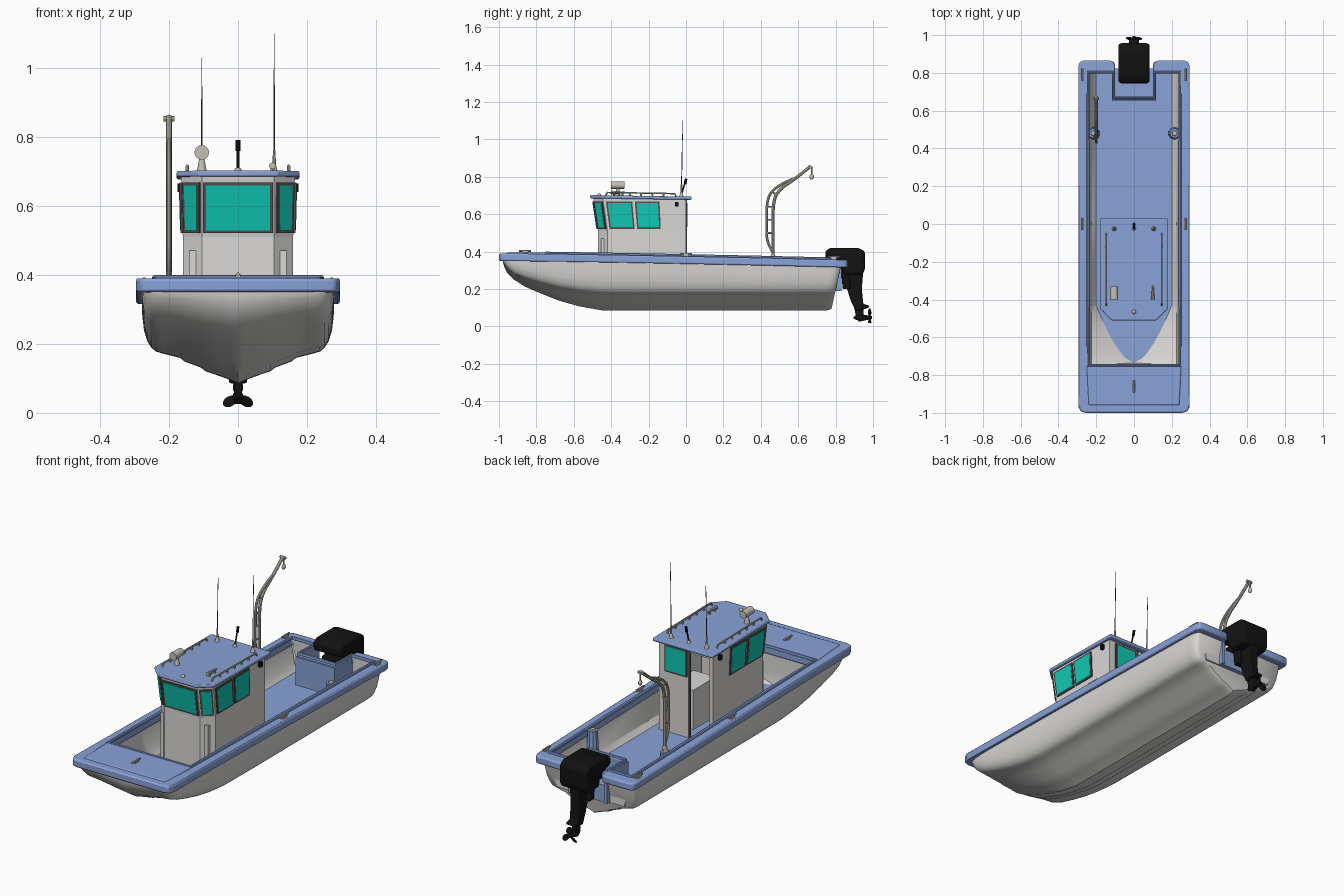
import bpy, bmesh, math
from mathutils import Vector, Matrix

if "Cube" in bpy.data.objects:
    bpy.data.objects.remove(bpy.data.objects["Cube"])

def mat(name, r, g, b):
    m = bpy.data.materials.new(name)
    m.diffuse_color = (r, g, b, 1)
    m.use_nodes = True
    m.node_tree.nodes["Principled BSDF"].inputs["Base Color"].default_value = m.diffuse_color
    return m

BLUE = mat("blue_paint", .25, .36, .68)
WHITE = mat("hull_white", .70, .69, .67)
TEAL = mat("teal_glass", .005, .58, .45)
FRAME = mat("dark_frame", .09, .085, .09)
BLACK = mat("engine_black", .006, .006, .006)
METAL = mat("pale_metal", .55, .53, .46)

def obj(name, verts, faces, m, flip=False, bevel=0, segs=2, smooth=True):
    bm = bmesh.new()
    vs = [bm.verts.new(v) for v in verts]
    for f in faces:
        bm.faces.new([vs[i] for i in f])
    bmesh.ops.remove_doubles(bm, verts=bm.verts, dist=1e-5)
    bmesh.ops.recalc_face_normals(bm, faces=bm.faces)
    if flip:
        bmesh.ops.reverse_faces(bm, faces=bm.faces)
    me = bpy.data.meshes.new(name)
    bm.to_mesh(me); bm.free()
    return link(name, me, m, bevel, segs, smooth)

def link(name, me, m, bevel=0, segs=2, smooth=True):
    o = bpy.data.objects.new(name, me)
    bpy.context.collection.objects.link(o)
    me.materials.clear(); me.materials.append(m)
    if smooth:
        bpy.context.view_layer.objects.active = o
        bpy.ops.object.select_all(action='DESELECT')
        o.select_set(True)
        bpy.ops.object.shade_smooth_by_angle(angle=math.radians(35))
    if bevel:
        b = o.modifiers.new("bevel", 'BEVEL')
        b.width, b.segments, b.limit_method = bevel, segs, 'ANGLE'
    return o

def prism(name, pts, vec, m, **k):
    n = len(pts); vec = Vector(vec)
    vs = [Vector(p) for p in pts] + [Vector(p) + vec for p in pts]
    fs = [tuple(range(n)), tuple(range(n, 2 * n))] + [(i, (i + 1) % n, n + (i + 1) % n, n + i) for i in range(n)]
    return obj(name, vs, fs, m, **k)

def box(name, x0, x1, y0, y1, z0, z1, m, **k):
    return prism(name, [(x0, y0, z0), (x1, y0, z0), (x1, y1, z0), (x0, y1, z0)], (0, 0, z1 - z0), m, **k)

def cone(name, a, b, r0, r1, m, n=16):
    a, b = Vector(a), Vector(b); d = b - a
    bm = bmesh.new()
    bmesh.ops.create_cone(bm, cap_ends=True, segments=n, radius1=r0, radius2=r1, depth=d.length,
        matrix=Matrix.Translation((a + b) / 2) @ d.to_track_quat('Z', 'Y').to_matrix().to_4x4())
    me = bpy.data.meshes.new(name); bm.to_mesh(me); bm.free()
    return link(name, me, m)

def ball(name, c, s, m, rot=Matrix()):
    bm = bmesh.new()
    bmesh.ops.create_uvsphere(bm, u_segments=16, v_segments=10, radius=1,
        matrix=Matrix.Translation(c) @ rot @ Matrix.Diagonal((*s, 1)))
    me = bpy.data.meshes.new(name); bm.to_mesh(me); bm.free()
    return link(name, me, m)

def tube(name, pts, r, m, closed=False, smooth=False):
    c = bpy.data.curves.new(name, 'CURVE'); c.dimensions = '3D'
    c.bevel_depth, c.bevel_resolution, c.use_fill_caps = r, 2, True
    s = c.splines.new('NURBS' if smooth else 'POLY'); s.points.add(len(pts) - 1)
    for p, q in zip(s.points, pts):
        p.co = (*q, 1)
    s.use_cyclic_u = closed
    if smooth:
        s.order_u, s.use_endpoint_u, s.resolution_u = 3, True, 6
    t = bpy.data.objects.new("tmp", c); bpy.context.collection.objects.link(t)
    me = bpy.data.meshes.new_from_object(t.evaluated_get(bpy.context.evaluated_depsgraph_get()))
    bpy.data.objects.remove(t)
    return link(name, me, m)

def sheer(y):
    return .39 - .035 * max(0, (y + 1) / 1.86) ** 1.3

# hull: lofted stations (y, keel z, chine z, width factor)
ST = [(-.978, .34, .35, .86), (-.97, .315, .335, .92), (-.955, .285, .315, .96), (-.92, .25, .285, .985),
      (-.86, .212, .262, 1), (-.78, .178, .24, 1), (-.68, .138, .217, 1), (-.57, .107, .2, 1), (-.45, .086, .19, 1),
      (-.2, .085, .188, 1), (.2, .085, .188, 1), (.5, .085, .188, 1), (.78, .085, .188, 1), (.81, .086, .188, .985),
      (.828, .09, .19, .955), (.835, .095, .193, .92)]
BOT = [(0, 0), (.08, .09), (.2, .2), (.38, .35), (.43, .45), (.62, .62), (.67, .72), (.88, .85), (.95, .9), (1, 1)]
TOP = [(1.05, .12), (1.09, .32), (1.11, .6), (1.12, 1)]
rings = []
for y, zk, zc, w in ST:
    h = [(fx * .25 * w, zk + fz * (zc - zk)) for fx, fz in BOT]
    h += [(fx * .25 * w, zc + fz * (sheer(y) - .012 - zc)) for fx, fz in TOP]
    lean = .22 * max(0, (y - .5) / .33)
    rings.append([(s * x, y + lean * (z - .35), z) for s, x, z in
                  [(-1, *p) for p in h[:0:-1]] + [(1, *p) for p in h]])
n = len(rings[0])
V = [p for r in rings for p in r]
F = [(i * n + j, i * n + j + 1, i * n + n + j + 1, i * n + n + j) for i in range(len(ST) - 1) for j in range(n - 1)]
F.append(tuple(range(n)))
k = len(V)
V += [(.1, .835, .345), (.1, .82, .28), (-.1, .82, .28), (-.1, .835, .345)]
F.append(tuple(range(k - n, k + 4)))          # transom with motor notch
obj("hull", V, F, WHITE)

# inner deck and liner walls
ys = [.8, .4, 0, -.3, -.43, -.48, -.53, -.58, -.63, -.68, -.71, -.735]
def floor_w(y):
    return .2 * max(0, 1 - max(0, (-.43 - y) / .305)) ** .6
prism("deck_floor", [(floor_w(y), y, .19) for y in ys] + [(-floor_w(y), y, .19) for y in ys[-2::-1]], (0, 0, .01), BLUE, smooth=False)
V, F = [], []
for s in (1, -1):
    b = len(V)
    for y in ys:
        up = max(0, (-.4 - y) / .34)
        yy = y if y > -.73 else -.747
        V += [(s * floor_w(y), y, .199), (s * .225, yy, .225 + .04 * up), (s * .245, yy, sheer(y) - .015)]
    F += [(b + i * 3 + j, b + i * 3 + j + 1, b + i * 3 + j + 4, b + i * 3 + j + 3) for i in range(len(ys) - 1) for j in (0, 1)]
m3 = 3 * len(ys)
F += [(m3 - 3, m3 - 2, 2 * m3 - 2), (m3 - 2, m3 - 1, 2 * m3 - 1, 2 * m3 - 2)]
obj("hull_liner", V, F, WHITE, flip=True)
for s in (1, -1):
    prism("inner_transom", [(s * .11, .8, .19), (s * .2, .8, .19), (s * .245, .8, .35), (s * .11, .8, .35)], (0, .008, 0), WHITE)

# gunwale: paired outer and inner outline, mirrored
OUT = [(0, -1), (.255, -1), (.282, -.992), (.295, -.965), (.295, -.745), (.295, -.4), (.295, 0), (.295, .4), (.295, .8),
       (.295, .835), (.288, .857), (.268, .865), (.125, .865), (.105, .857), (.1, .835), (.1, .675), (0, .675)]
INN = [(0, -.745), (.24, -.745), (.24, -.745), (.24, -.745), (.24, -.745), (.24, -.4), (.24, 0), (.24, .4), (.24, .8),
       (.24, .8), (.24, .8), (.24, .8), (.115, .8), (.115, .8), (.115, .8), (.115, .66), (0, .66)]
n = len(OUT); V, F = [], []
for s in (1, -1):
    b = len(V)
    for dz in (0, -.04):
        for L in (OUT, INN):
            V += [(s * x, y, sheer(y) + dz) for x, y in L]
    for i in range(n - 1):
        a = b + i
        quads = [(a, a + 1, a + n + 1, a + n), (a + 2*n, a + 2*n + 1, a + 3*n + 1, a + 3*n),
                 (a, a + 1, a + 2*n + 1, a + 2*n), (a + n, a + n + 1, a + 3*n + 1, a + 3*n)]
        for q in quads:
            u = [j for t, j in enumerate(q) if (Vector(V[j]) - Vector(V[q[t - 1]])).length > 1e-6]
            if len(u) > 2:
                F.append(tuple(u))
obj("gunwale", V, F, BLUE, bevel=.007)
lip = [(.243, -.748), (.243, -.4), (.243, 0), (.243, .4), (.243, .803), (.108, .803), (.108, .667)]
lip = lip + [(-x, y) for x, y in lip[::-1]]
tube("coaming_lip", [(x, y, sheer(y) + .003) for x, y in lip], .009, BLUE, closed=True)
prism("bow_deck_crown", [(-.25, -.75, .38), (.25, -.75, .38), (.24, -.96, .38), (-.24, -.96, .38)], (0, 0, .014), BLUE, bevel=.006)

# motor well and side pedestals
for s in (1, -1):
    box("well_side", *sorted((s * .1, s * .116)), .65, .832, .19, .35, BLUE)
    cone("side_pedestal", (s * .215, .48, .19), (s * .215, .48, .365), .034, .026, BLUE, 10)
    cone("pedestal_cap", (s * .215, .48, .36), (s * .215, .48, .372), .016, .012, METAL)
box("well_front", -.116, .116, .65, .675, .19, .35, BLUE)
box("well_floor", -.1, .1, .65, .822, .19, .28, BLUE)

# cleats
def cleat(x, y):
    z = sheer(y) + .014
    tube("cleat", [(x, y - .032, z), (x, y + .032, z)], .005, METAL)
    box("cleat_base", x - .007, x + .007, y - .014, y + .014, z - .016, z, METAL)
for s in (1, -1):
    cleat(s * .272, 0); cleat(s * .272, .79)
cleat(0, -.86)

# outboard engine
def slab(name, prof, w, bev):
    prism(name, [(-w, y, z) for y, z in prof], (2 * w, 0, 0), BLACK, bevel=bev, segs=4)
slab("engine_cowl", [(.745, .405), (.775, .42), (.925, .42), (.957, .4), (.957, .3), (.94, .275), (.845, .275), (.83, .33), (.745, .36)], .082, .028)
slab("engine_leg", [(.83, .3), (.948, .3), (.94, .2), (.948, .12), (.978, .112), (.978, .1), (.945, .09), (.905, .085), (.88, .14)], .026, .01)
slab("engine_lower_leg", [(.9, .1), (.95, .1), (.95, .03), (.925, .025), (.91, .04)], .012, .004)
slab("engine_bracket", [(.77, .33), (.87, .33), (.88, .2), (.838, .2), (.83, .285), (.77, .285)], .045, .006)
ball("gearcase", (0, .94, .047), (.016, .045, .016), BLACK)
cone("propeller_hub", (0, .955, .047), (0, .995, .047), .014, .008, BLACK)
for a in (0, 120, 240):
    R = Matrix.Rotation(math.radians(a), 4, 'Y')
    ball("propeller_blade", Vector((0, .982, .047)) + R @ Vector((0, 0, .027)), (.017, .004, .022), BLACK,
         R @ Matrix.Rotation(.5, 4, 'Z'))

# cabin walls, doorway at the back
lo = [(-.14, 0), (-.16, 0), (-.16, -.42), (-.105, -.47), (.105, -.47), (.16, -.42), (.16, 0), (-.02, 0)]
hi = [(-.14, 0), (-.16, 0), (-.165, -.445), (-.105, -.497), (.105, -.497), (.165, -.445), (.16, 0), (-.02, 0)]
V = [(x, y, z) for L, z in ((lo, .195), (lo, .51), (hi, .69)) for x, y in L]
F = [(r * 8 + i, r * 8 + i + 1, r * 8 + i + 9, r * 8 + i + 8) for r in (0, 1) for i in range(7)]
o = obj("cabin_walls", V, F, WHITE, smooth=False)
sol = o.modifiers.new("wall", 'SOLIDIFY'); sol.thickness, sol.offset = .008, -1
box("door_header", -.145, -.015, -.008, 0, .655, .69, WHITE)
box("door_post", -.026, -.016, -.004, .005, .2, .68, FRAME)
box("console", -.14, .14, -.455, -.33, .195, .47, WHITE)
box("helm_seat", .02, .15, -.28, -.09, .195, .41, WHITE)

# windows: frame plate plus glass plate
def window(pts):
    P = [Vector(p) for p in pts]; c = sum(P, Vector()) / 4
    nrm = (P[1] - P[0]).cross(P[3] - P[0]).normalized()
    if nrm.dot(c - Vector((0, -.2, c.z))) < 0:
        nrm = -nrm
    prism("window_frame", [p - nrm * .002 for p in P], nrm * .008, FRAME, smooth=False)
    e = .0085
    G = [p + (P[(i + 1) % 4] - p).normalized() * e + (P[i - 1] - p).normalized() * e + nrm * .002 for i, p in enumerate(P)]
    prism("window_glass", G, nrm * .0055, TEAL, smooth=False)
def wall(i, t, z):                            # point on wall segment i
    f = (z - .51) / .18
    a = Vector(lo[i]).lerp(Vector(hi[i]), f); b = Vector(lo[i + 1]).lerp(Vector(hi[i + 1]), f)
    return (*a.lerp(b, t), z)
def wall_window(i, t0, t1):
    window([wall(i, t0, .522), wall(i, t1, .522), wall(i, t1, .668), wall(i, t0, .668)])
wall_window(3, .02, .98)
for i, r in ((2, 0), (4, 1)):
    wall_window(i, .1, .93)
for i, spans in ((5, ((.03, .35), (.38, .68))), (1, ((.65, .97), (.32, .62)))):
    for a, b in spans:
        wall_window(i, a, b)
wall_window(6, .2, .93)

# roof and roof gear
half = [(.115, -.512), (.178, -.452), (.178, .03)]
prism("cabin_roof", [(x, y, .685 - .016 * (y + .5)) for x, y in half + [(-x, y) for x, y in half[::-1]]], (0, 0, .017), BLUE, bevel=.005)
for s in (1, -1):
    x = s * .147
    tube("roof_rail", [(x, -.43, .7), (x, -.42, .716), (x, -.06, .71), (x, -.05, .69)], .0045, METAL)
    for k in range(1, 6):
        y = -.42 + k * .06
        cone("rail_post", (x, y, .69), (x, y, .713), .006, .004, METAL, 8)
    box("side_light", *sorted((s * .158, s * .176)), -.058, -.04, .64, .665, BLACK)
    h = 1.03 if s < 0 else 1.1
    cone("antenna_base", (s * .105, -.025, .69), (s * .105, -.025, .715), .013, .006, METAL)
    cone("antenna_sleeve", (s * .105, -.025, .71), (s * .105, -.024, .76), .005, .004, METAL, 8)
    cone("antenna_whip", (s * .105, -.024, .75), (s * .105, -.018, h), .0025, .0012, FRAME, 6)
cone("mast_base", (0, -.025, .69), (0, -.025, .708), .012, .006, METAL)
cone("mast_pole", (0, -.025, .7), (0, -.005, .77), .004, .004, BLACK, 8)
cone("mast_light", (0, -.006, .76), (0, .001, .79), .007, .007, BLACK, 10)
cone("spotlight_post", (-.105, -.365, .69), (-.105, -.365, .745), .016, .006, METAL)
cone("spotlight", (-.105, -.4, .755), (-.105, -.33, .755), .021, .019, METAL, 20)
for y in (-.385, -.34):
    cone("horn_mount", (.1, y, .69), (.1, y, .715), .006, .005, METAL, 8)
cone("horn", (.1, -.4, .716), (.1, -.325, .716), .01, .004, METAL, 10)
ball("bow_light", (0, -.465, .702), (.011, .011, .009), METAL)

# davit crane
X = -.2
tube("davit_post", [(X, .465, .35), (X, .465, .5), (X, .465, .67), (X, .5, .735), (X, .58, .785), (X, .668, .858)], .0085, METAL, smooth=True)
tube("davit_brace", [(X, .462, .4), (X, .43, .45), (X, .432, .55), (X, .432, .69), (X, .49, .755), (X, .575, .79)], .007, METAL, smooth=True)
for y0, z0, y1, z1 in ((.433, .5, .465, .5), (.433, .57, .465, .57), (.435, .64, .466, .64), (.463, .72, .488, .7), (.51, .765, .525, .75)):
    tube("davit_rung", [(X, y0, z0), (X, y1, z1)], .005, METAL)
cone("davit_foot", (X, .465, .355), (X, .465, .385), .016, .011, METAL)
tube("davit_pin", [(X - .016, .665, .852), (X + .016, .665, .852)], .008, METAL)
tube("davit_cable", [(X, .672, .855), (X, .672, .8)], .004, METAL)
ball("davit_hook", (X, .672, .8), (.009, .012, .015), METAL)
